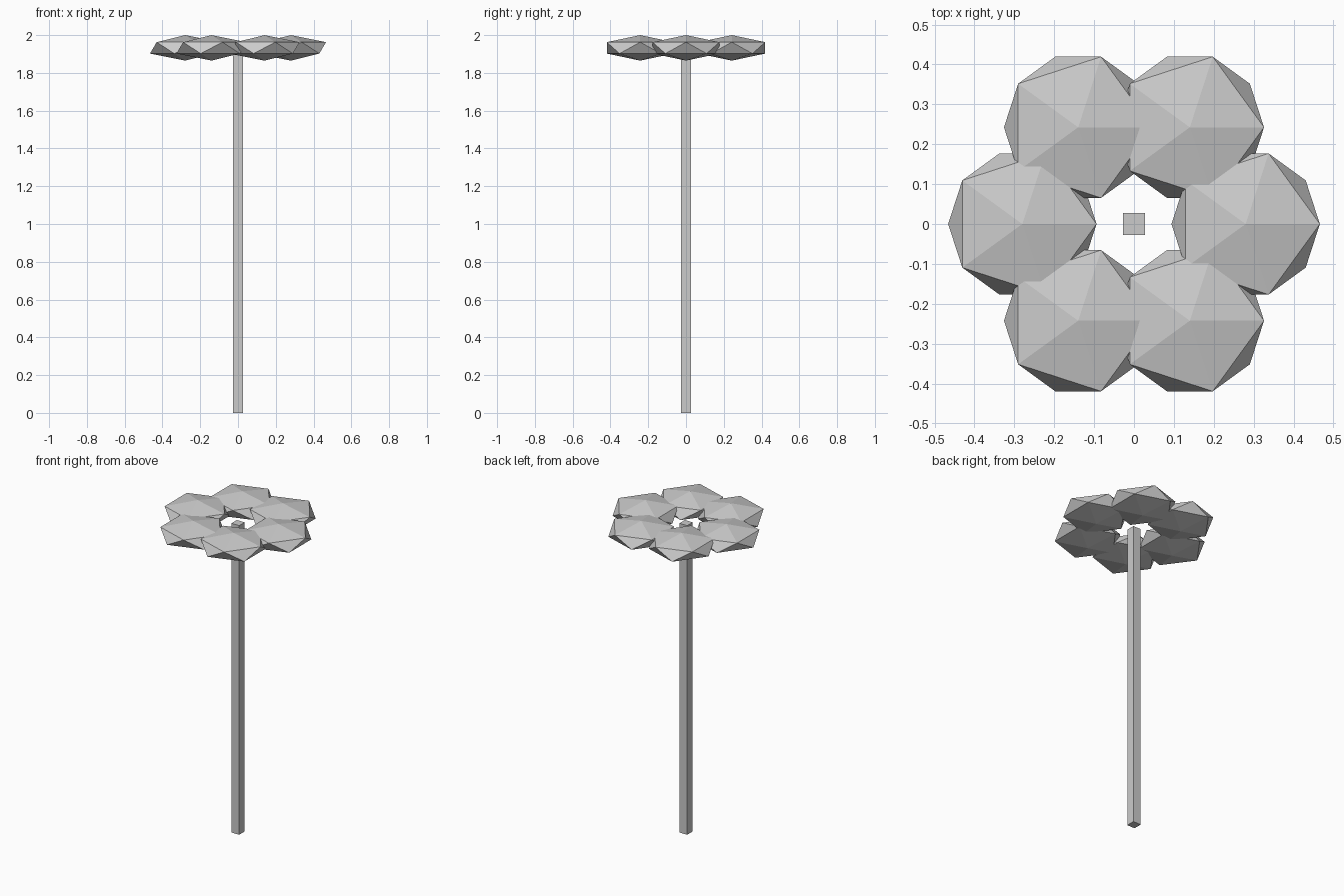
import bpy
from math import cos, sin, radians

cube = bpy.data.objects.get("Cube")
if cube:
    bpy.data.objects.remove(cube, do_unlink=True)

STEM_WIDTH = 0.054
PETAL_RADIUS = 0.208
PETAL_HALF_HEIGHT = 0.0675
RING_RADIUS = 0.28
RING_Z = 1.9325

# Single plain grey
grey = bpy.data.materials.new("light_grey")
grey.use_nodes = True
colour = (0.6, 0.6, 0.6, 1)
grey.diffuse_color = colour
grey.node_tree.nodes["Principled BSDF"].inputs["Base Color"].default_value = colour


def finish(name, scale):
    """Name, scale and colour the newly added primitive."""
    obj = bpy.context.object
    obj.name = obj.data.name = name
    obj.scale = scale
    bpy.ops.object.transform_apply(location=False, rotation=False, scale=True)
    obj.data.materials.append(grey)
    return obj


# Square stem, ending at the middle height of the petals
bpy.ops.mesh.primitive_cube_add(size=1, location=(0, 0, RING_Z / 2))
finish("stem", (STEM_WIDTH, STEM_WIDTH, RING_Z))

# Ring of six flattened icosahedron petals, all facing the same way
for i in range(6):
    a = radians(60 * i)
    bpy.ops.mesh.primitive_ico_sphere_add(
        subdivisions=1, radius=1,
        location=(RING_RADIUS * cos(a), RING_RADIUS * sin(a), RING_Z))
    finish(f"petal_{i + 1}", (PETAL_RADIUS, PETAL_RADIUS, PETAL_HALF_HEIGHT))
